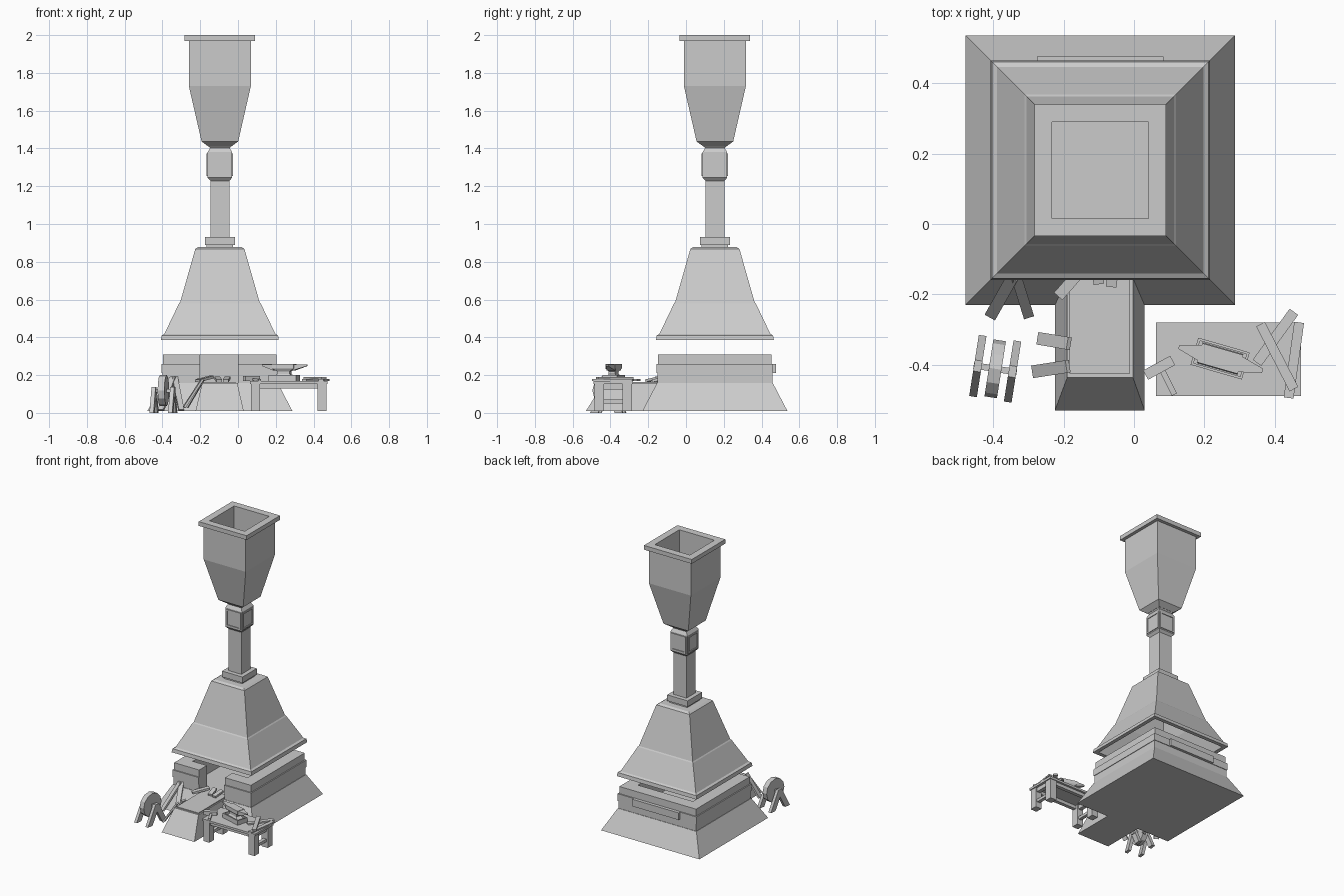
import bpy, bmesh, math
from mathutils import Vector, Matrix

if "Cube" in bpy.data.objects:
    bpy.data.objects.remove(bpy.data.objects["Cube"])

stone = bpy.data.materials.new("plain_grey")
stone.use_nodes = True
GREY = (0.6, 0.6, 0.6, 1)
stone.diffuse_color = GREY
stone.node_tree.nodes["Principled BSDF"].inputs["Base Color"].default_value = GREY
CX, CY = -0.096, 0.153


def finish(name, bm, matrix=None):
    bmesh.ops.recalc_face_normals(bm, faces=bm.faces)
    if matrix:
        bm.transform(matrix)
    mesh = bpy.data.meshes.new(name)
    bm.to_mesh(mesh)
    bm.free()
    mesh.materials.append(stone)
    obj = bpy.data.objects.new(name, mesh)
    bpy.context.collection.objects.link(obj)
    return obj


def loft(name, rings, caps=True):
    """Join equal-sized rings; without caps the last ring meets the first."""
    bm = bmesh.new()
    loops = [[bm.verts.new(p) for p in ring] for ring in rings]
    n = len(loops[0])
    pairs = list(zip(loops, loops[1:])) + ([] if caps else [(loops[-1], loops[0])])
    for a, b in pairs:
        for i in range(n):
            j = (i + 1) % n
            bm.faces.new((a[i], a[j], b[j], b[i]))
    if caps:
        bm.faces.new(loops[0])
        bm.faces.new(loops[-1])
    return finish(name, bm)


def rect(x0, x1, y0, y1, z):
    return [(x0, y0, z), (x1, y0, z), (x1, y1, z), (x0, y1, z)]


def square_tower(name, profile, caps=True):
    return loft(name, [rect(CX - h, CX + h, CY - h, CY + h, z) for h, z in profile], caps)


def box(name, x0, x1, y0, y1, z0, z1, matrix=None):
    obj = loft(name, [rect(x0, x1, y0, y1, z) for z in (z0, z1)])
    if matrix:
        obj.data.transform(matrix)
    return obj


def plank(name, a, b, width, thick):
    """Flat board running from a to b."""
    a, b = Vector(a), Vector(b)
    d = (b - a).normalized()
    side = d.cross(Vector((0, 0, 1))).normalized()
    up = side.cross(d)
    s, u = side * width / 2, up * thick / 2
    return loft(name, [[p - s - u, p + s - u, p + s + u, p - s + u] for p in (a, b)])


def place(x, y, degrees):
    return Matrix.Translation((x, y, 0)) @ Matrix.Rotation(math.radians(degrees), 4, "Z")


# Sloping foot and the ramp in front
square_tower("base", [(0.384, 0.01), (0.307, 0.157)])
loft("hearth_ledge", [rect(-0.225, 0.03, -0.53, CY - 0.25, 0.01),
                      rect(-0.19, -0.003, -0.437, CY - 0.25, 0.157)])
box("ledge_plate", -0.183, -0.012, -0.425, CY - 0.25, 0.157, 0.163)

# Fire pit walls, open at the front
def pit_ring(h, z):
    i = 0.215
    plan = [(-0.104, -h), (-h, -h), (-h, h), (h, h), (h, -h), (0.096, -h),
            (0.096, -i), (i, -i), (i, i), (-i, i), (-i, -i), (-0.104, -i)]
    return [(CX + x, CY + y, z) for x, y in plan]


for name, h, z0, z1 in (("lower_wall", 0.304, 0.157, 0.21),
                        ("middle_wall", 0.308, 0.21, 0.26),
                        ("upper_wall", 0.3, 0.26, 0.31)):
    loft(name, [pit_ring(h, z0), pit_ring(h, z1)])
box("rear_plate", CX - 0.18, CX + 0.18, CY + 0.3, CY + 0.323, 0.21, 0.26)

# Hollow smoke hood floating above the pit
square_tower("hood", [(0.285, 0.385), (0.312, 0.385), (0.308, 0.41), (0.294, 0.418),
                      (0.216, 0.58), (0.21, 0.587), (0.13, 0.868), (0.115, 0.878),
                      (0.02, 0.878), (0.02, 0.84), (0.11, 0.84), (0.19, 0.58)], caps=False)

# Chimney shaft
square_tower("shaft_collar", [(0.07, 0.876), (0.07, 0.89), (0.08, 0.89), (0.08, 0.932)])
square_tower("shaft", [(0.05, 0.93), (0.05, 1.25)])
square_tower("shaft_knot", [(0.05, 1.228), (0.065, 1.245), (0.065, 1.38),
                            (0.052, 1.402), (0.06, 1.412)])
for k in range(4):
    turn = place(CX, CY, 90 * k)
    for x in (-0.052, 0.052):
        box("knot_frame_side", x - 0.005, x + 0.005, -0.07, -0.06, 1.253, 1.372, turn)
    for z in (1.258, 1.367):
        box("knot_frame_rail", -0.047, 0.047, -0.07, -0.06, z - 0.005, z + 0.005, turn)

# Hopper-shaped chimney top with a square hole
square_tower("chimney_top", [(0.06, 1.41), (0.097, 1.437), (0.164, 1.73), (0.164, 1.97),
                             (0.187, 1.97), (0.187, 2.0), (0.137, 2.0), (0.137, 1.72)])

# Work bench
box("bench_top", 0.063, 0.475, -0.49, -0.28, 0.153, 0.168)
for x in (0.068, 0.42):
    for y in (-0.485, -0.335):
        box("bench_leg", x, x + 0.048, y, y + 0.05, 0.01, 0.153)
    box("bench_end_apron", x + 0.01, x + 0.038, -0.44, -0.33, 0.125, 0.153)
    box("bench_end_stretcher", x + 0.012, x + 0.036, -0.44, -0.33, 0.05, 0.07)
for y in (-0.475, -0.32):
    box("bench_long_apron", 0.11, 0.425, y, y + 0.025, 0.13, 0.153)

# Anvil with two horns
spot = place(0.245, -0.383, -16)
box("anvil_tray", -0.076, 0.076, -0.04, 0.04, 0.168, 0.176, spot)
for y in (-0.04, 0.033):
    box("tray_long_edge", -0.076, 0.076, y, y + 0.007, 0.176, 0.2, spot)
for x in (-0.076, 0.069):
    box("tray_short_edge", x, x + 0.007, -0.033, 0.033, 0.176, 0.2, spot)
waist = loft("anvil_body", [rect(-a, a, -b, b, z) for a, b, z in (
    (0.06, 0.03, 0.176), (0.055, 0.028, 0.19), (0.035, 0.018, 0.205),
    (0.035, 0.018, 0.22), (0.06, 0.028, 0.235), (0.06, 0.028, 0.258))])
waist.data.transform(spot)
for sign, reach in ((-1, 0.122), (1, 0.126)):
    horn = loft("anvil_horn", [
        [(sign * x, -w, lo), (sign * x, w, lo), (sign * x, w, 0.256), (sign * x, -w, 0.256)]
        for x, w, lo in ((0.055, 0.024, 0.225), (reach, 0.006, 0.248))])
    horn.data.transform(spot)

# Boards and hammer lying on the bench
plank("bench_board", (0.35, -0.395, 0.174), (0.455, -0.25, 0.174), 0.03, 0.01)
plank("bench_board", (0.36, -0.285, 0.184), (0.455, -0.47, 0.184), 0.028, 0.01)
plank("bench_board", (0.47, -0.28, 0.175), (0.44, -0.495, 0.175), 0.028, 0.01)
plank("hammer_handle", (0.07, -0.395, 0.178), (0.115, -0.485, 0.174), 0.016, 0.012)
plank("hammer_head", (0.033, -0.43, 0.182), (0.11, -0.388, 0.182), 0.03, 0.026)

# Grindstone on two triangular stands
spot = place(-0.395, -0.412, -9)
bm = bmesh.new()
bmesh.ops.create_cone(bm, cap_ends=True, segments=12, radius1=0.082, radius2=0.082, depth=0.036)
finish("grindstone", bm, spot @ Matrix.Translation((0, 0, 0.118)) @ Matrix.Rotation(math.pi / 2, 4, "Y"))
box("grindstone_axle", -0.062, 0.062, -0.009, 0.009, 0.109, 0.127, spot)
for x in (-0.05, 0.05):
    stand = loft("grindstone_stand", [
        [(x + s, -0.088, 0.0), (x + s, -0.045, 0.0), (x + s, 0, 0.085), (x + s, 0.045, 0.0),
         (x + s, 0.088, 0.0), (x + s, 0.016, 0.138), (x + s, -0.016, 0.138)]
        for s in (-0.011, 0.011)])
    stand.data.transform(spot)

# Boards leaning on the foot and on the ledge
plank("leaning_board", (-0.408, -0.262, 0.015), (-0.345, -0.15, 0.19), 0.034, 0.012)
plank("leaning_board", (-0.3, -0.262, 0.015), (-0.335, -0.15, 0.19), 0.03, 0.012)
plank("leaning_board", (-0.27, -0.326, 0.03), (-0.185, -0.34, 0.175), 0.036, 0.012)
plank("leaning_board", (-0.285, -0.42, 0.03), (-0.188, -0.405, 0.178), 0.036, 0.012)

# Fuel scraps on the ledge
plank("fuel_board", (-0.215, -0.205, 0.17), (-0.14, -0.12, 0.19), 0.032, 0.014)
plank("fuel_board", (-0.1, -0.17, 0.17), (-0.11, -0.1, 0.185), 0.03, 0.014)
plank("fuel_board", (-0.065, -0.178, 0.17), (-0.055, -0.1, 0.185), 0.03, 0.014)
